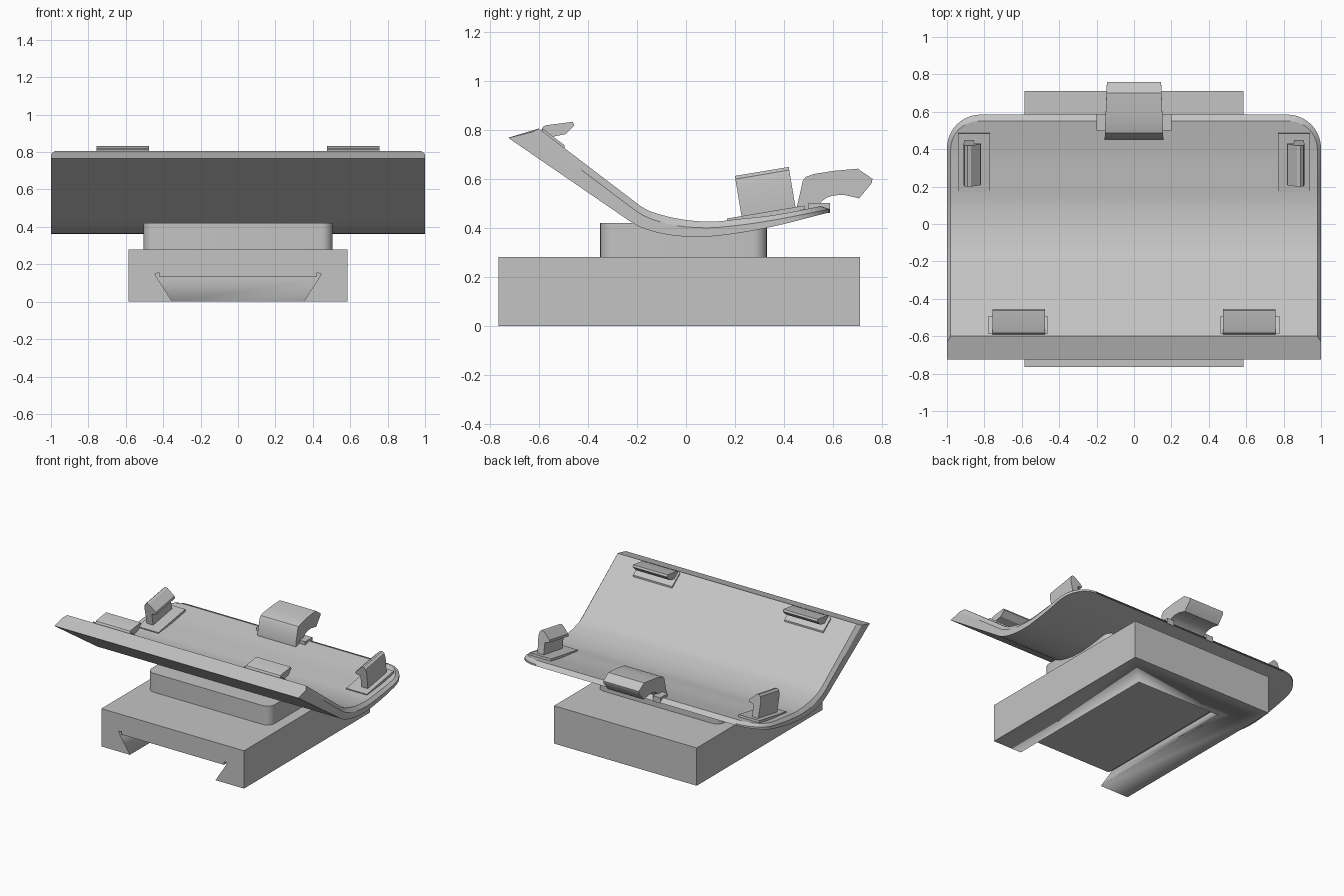
import bpy, bmesh, math
from mathutils import Matrix, Vector

if "Cube" in bpy.data.objects:
    bpy.data.objects.remove(bpy.data.objects["Cube"])

grey = bpy.data.materials.new("plain grey")
grey.diffuse_color = (0.55, 0.55, 0.55, 1)
grey.use_nodes = True
grey.node_tree.nodes["Principled BSDF"].inputs["Base Color"].default_value = grey.diffuse_color


def finish(name, bm, angle=30):
    bmesh.ops.recalc_face_normals(bm, faces=bm.faces)
    me = bpy.data.meshes.new(name)
    bm.to_mesh(me)
    bm.free()
    me.materials.append(grey)
    ob = bpy.data.objects.new(name, me)
    bpy.context.collection.objects.link(ob)
    bpy.ops.object.select_all(action='DESELECT')
    ob.select_set(True)
    bpy.context.view_layer.objects.active = ob
    bpy.ops.object.shade_smooth_by_angle(angle=math.radians(angle))
    return ob


def loft(name, rings, angle=30, matrix=None):
    """Skin closed rings of equal length and cap both ends."""
    bm = bmesh.new()
    vs = [[bm.verts.new(p) for p in r] for r in rings]
    n = len(vs[0])
    for a, b in zip(vs, vs[1:]):
        for i in range(n):
            j = (i + 1) % n
            bm.faces.new((a[i], a[j], b[j], b[i]))
    bm.faces.new(vs[0])
    bm.faces.new(vs[-1])
    if matrix:
        bmesh.ops.transform(bm, matrix=matrix, verts=bm.verts)
    return finish(name, bm, angle)


def along_x(name, prof, x0, x1, **kw):
    return loft(name, [[(x, y, z) for y, z in prof] for x in (x0, x1)], **kw)


def along_y(name, prof, y0, y1, **kw):
    return loft(name, [[(x, y, z) for x, z in prof] for y in (y0, y1)], **kw)


def box(name, x0, x1, y0, y1, z0, z1, **kw):
    return along_y(name, [(x0, z0), (x1, z0), (x1, z1), (x0, z1)], y0, y1, **kw)


def curve(pts, y):
    """Smooth height curve through a few points, straight beyond its ends."""
    n = len(pts)
    sl = [(b[1] - a[1]) / (b[0] - a[0]) for a, b in zip(pts, pts[1:])]
    m = [sl[0]] + [(a + b) / 2 for a, b in zip(sl, sl[1:])] + [sl[-1]]
    m[1] = sl[0]
    if y <= pts[0][0]:
        return pts[0][1] + m[0] * (y - pts[0][0])
    if y >= pts[-1][0]:
        return pts[-1][1] + m[-1] * (y - pts[-1][0])
    for i in range(n - 1):
        (xa, za), (xb, zb) = pts[i], pts[i + 1]
        if y <= xb:
            h = xb - xa
            t = (y - xa) / h
            return (za * (2*t**3 - 3*t*t + 1) + m[i] * h * (t**3 - 2*t*t + t)
                    + zb * (3*t*t - 2*t**3) + m[i + 1] * h * (t**3 - t*t))


# Base block with a dovetail slot open at the front and closed at the back
base = box("base_block", -.585, .585, -.765, .71, 0, .28)
half = [(.35, -.001), (.425, .115), (.445, .15), (.42, .155), (.42, .132)]
slot = half + [(-x, z) for x, z in reversed(half)]
cutter = along_y("slot_cutter", slot, -.8, .47)
cutter.hide_render = True
mod = base.modifiers.new("slot", 'BOOLEAN')
mod.operation = 'DIFFERENCE'
mod.solver = 'EXACT'
mod.object = cutter
bpy.ops.object.select_all(action='DESELECT')
base.select_set(True)
bpy.context.view_layer.objects.active = base
bpy.ops.object.modifier_apply(modifier="slot")
bpy.data.objects.remove(cutter)

# Riser with rounded upright corners
ring = []
for cx, cy, a0 in ((.445, .27, 0), (-.445, .27, 90), (-.445, -.29, 180), (.445, -.29, 270)):
    for k in range(7):
        a = math.radians(a0 + 15 * k)
        ring.append((cx + .06 * math.cos(a), cy + .06 * math.sin(a)))
loft("riser", [[(x, y, z) for x, y in ring] for z in (.28, .42)])

# Curved cradle plate: underside, edge line and inner face, with rounded back corners
BOT = [(-.725, .767), (-.225, .424), (-.11, .379), (.053, .363), (.196, .376), (.34, .402), (.585, .463)]
MID = [(-.625, .786), (-.21, .473), (-.09, .42), (.073, .40), (.22, .411), (.36, .432), (.585, .476)]
TOP = [(-.59, .797), (-.19, .492), (-.09, .45), (.095, .425), (.216, .436), (.36, .452), (.55, .488)]
layers = [(BOT, -.725, .585, 1, .18), (MID, -.63, .585, 1, .18), (TOP, -.60, .55, .98, .15)]


def station(layer, t, a):
    pts, y0, y1, w, r = layer
    y = y0 + (y1 - r - y0) * t + r * math.sin(a)
    return w - r + r * math.cos(a), y, curve(pts, y)


rows = [(k / 36, 0) for k in range(37)] + [(1, math.radians(9 * k)) for k in range(1, 11)]
rings = []
for t, a in rows:
    side = [station(l, t, a) for l in layers]
    rings.append(side + [(-x, y, z) for x, y, z in reversed(side)])
loft("cradle_plate", rings, angle=25)

# Front retaining lips with thin pads on the slope
lip = [(-.60, .775), (-.582, .813), (-.57, .818), (-.462, .832), (-.455, .818),
       (-.49, .782), (-.54, .772), (-.565, .755)]
pad = [(y, curve(TOP, y) + d) for y, d in ((-.585, -.02), (-.585, .012), (-.495, .012), (-.495, -.02))]
for s, side in ((1, "right"), (-1, "left")):
    along_x("front_lip_" + side, lip, s * .475, s * .757)
    along_x("front_lip_pad_" + side, pad, s * .46, s * .78)

# Side snap hooks, tilted with the plate
hook = [(.855, 0), (.905, 0), (.912, .13), (.905, .165), (.89, .178), (.872, .175),
        (.82, .125), (.817, .108), (.855, .10)]
tilt = Matrix.Translation((0, .325, .452)) @ Matrix.Rotation(math.radians(9.5), 4, 'X')
for s, side in ((1, "right"), (-1, "left")):
    along_y("side_hook_" + side, [(s * x, z) for x, z in hook], -.098, .125, matrix=tilt)
    box("side_hook_pad_" + side, s * .77, s * .94, -.158, .162, -.02, .012, matrix=tilt)

# Back latch: curved arm reaching over the rear edge
latch = [(.453, .47), (.453, .49), (.476, .59), (.487, .607), (.52, .619), (.60, .632),
         (.70, .641), (.76, .60), (.757, .582), (.706, .52), (.645, .534), (.60, .532),
         (.572, .522), (.55, .505), (.54, .48)]
loft("back_latch", [[(s * (.157 - .04 * max(0, min(y - .45, .3))), y, z) for y, z in latch]
                    for s in (-1, 1)])
for s, side in ((1, "right"), (-1, "left")):
    # Small pivot lugs either side of the latch
    box("latch_lug_" + side, s * .14, s * .2, .50, .587, .46, .502)
